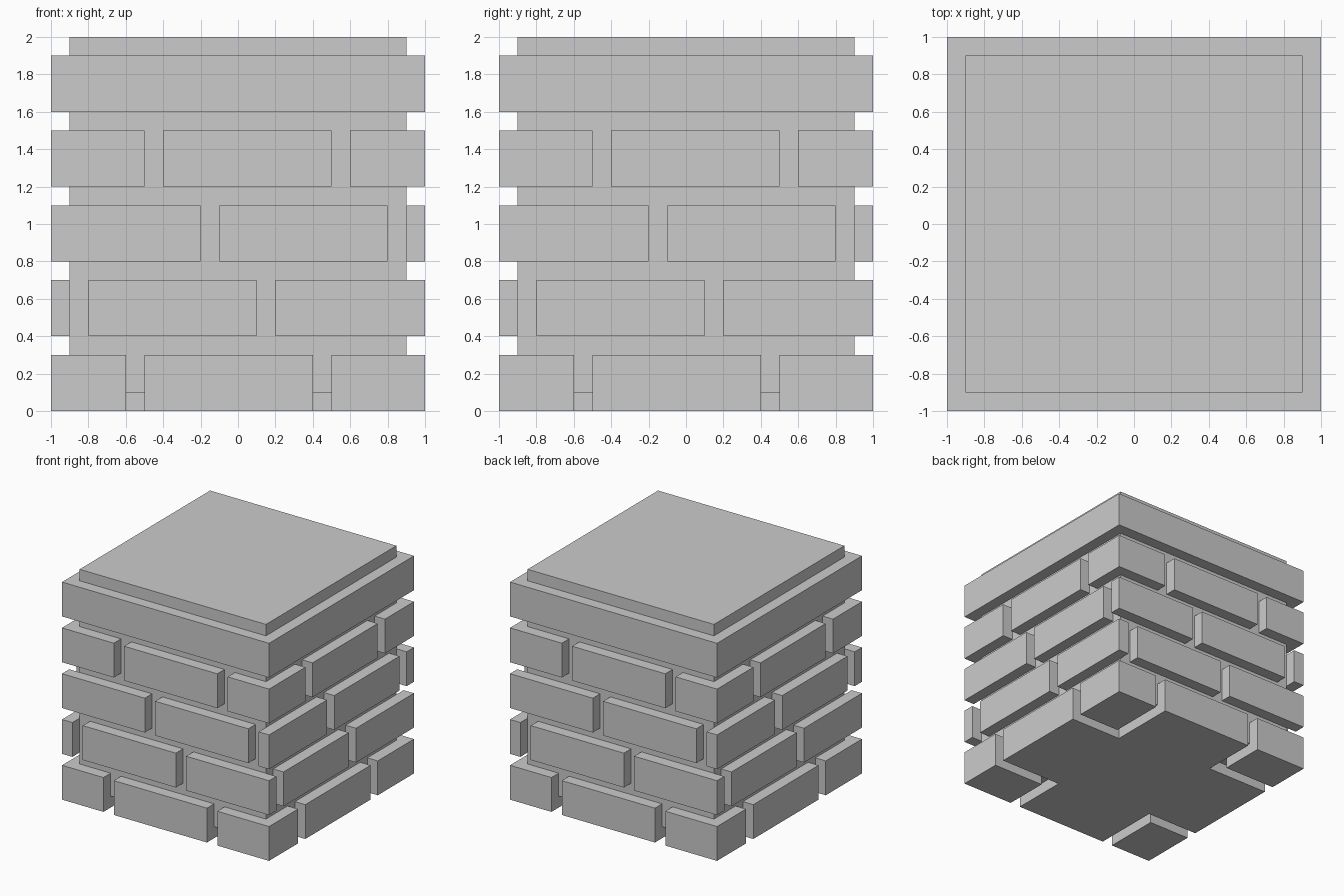
import bpy, bmesh

if "Cube" in bpy.data.objects:
    bpy.data.objects.remove(bpy.data.objects["Cube"])


def turn(p, k):
    # quarter turns about z
    x, y = p
    for _ in range(k):
        x, y = -y, x
    return x, y


def rect(x0, x1, y0, y1):
    return [(x0, y0), (x1, y0), (x1, y1), (x0, y1)]


def prisms(name, outlines, z0, z1):
    # extrude counter-clockwise outlines from z0 to z1 into one object
    bm = bmesh.new()
    for pts in outlines:
        lo = [bm.verts.new((x, y, z0)) for x, y in pts]
        hi = [bm.verts.new((x, y, z1)) for x, y in pts]
        bm.faces.new(lo[::-1])
        bm.faces.new(hi)
        n = len(pts)
        for i in range(n):
            j = (i + 1) % n
            bm.faces.new((lo[i], lo[j], hi[j], hi[i]))
    mesh = bpy.data.meshes.new(name)
    bm.to_mesh(mesh)
    bm.free()
    obj = bpy.data.objects.new(name, mesh)
    bpy.context.collection.objects.link(obj)
    return obj


def four(pts):
    return [[turn(p, k) for p in pts] for k in range(4)]


# recessed mortar core and solid top band
prisms("mortar_core", [rect(-0.9, 0.9, -0.9, 0.9)], 0.1, 2.0)
prisms("top_band", [rect(-1, 1, -1, 1)], 1.6, 1.9)

# brick courses: left end of the two mortar gaps on each side
GAP = 0.1
courses = [(-0.6, 0.4), (-0.9, 0.1), (-0.2, 0.8), (-0.5, 0.5)]
for i, (a, b) in enumerate(courses):
    z = 0.4 * i
    # bricks wrapping each corner
    prisms(f"corner_bricks_{i + 1}", four(rect(b + GAP, 1, -1, a)), z, z + 0.3)
    if i == 0:
        # bottom course: cross-shaped base with open channels at the corners
        arm = [(a + GAP, -1), (b, -1), (b, a + GAP)]
        cross = [p for part in four(arm) for p in part]
        prisms("base_cross", [cross], z, z + 0.3)
    else:
        # bricks in the middle of each side
        prisms(f"side_bricks_{i + 1}", four(rect(a + GAP, b, -1, -0.9)), z, z + 0.3)
